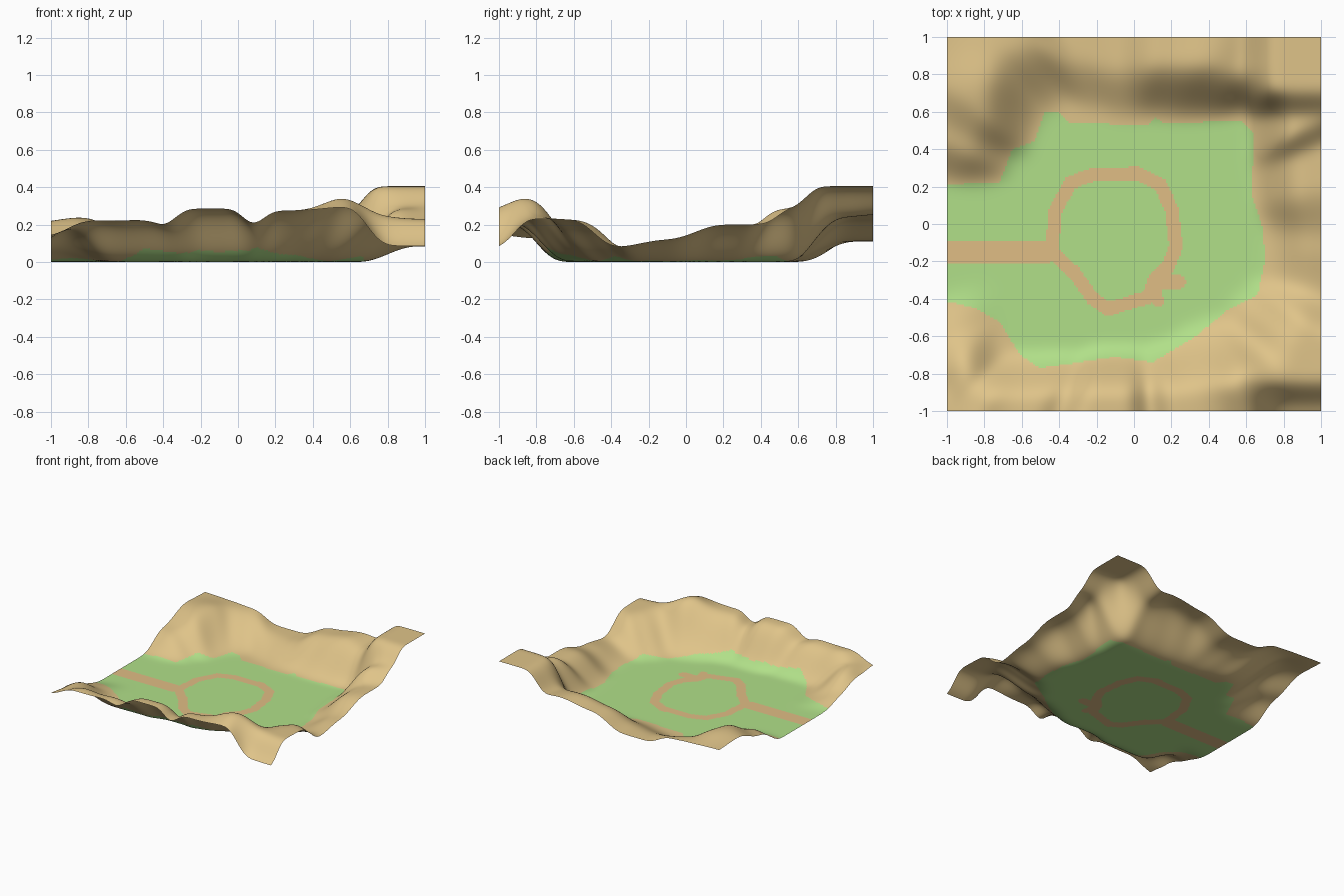
import bpy, bmesh, math

if "Cube" in bpy.data.objects:
    bpy.data.objects.remove(bpy.data.objects["Cube"])

N = 200  # grid cells per side

# Rim stations round the square border, counter-clockwise from the front right corner:
# (position along border 0..8, rim height, foot of slope, crest of slope)
EAST = [(0, .235, .47, .82), (.2, .23, .5, .85), (.4, .225, .57, .92), (.62, .08, .66, .95),
        (.9, .12, .68, .95), (1.2, .2, .62, .9), (1.42, .2, .6, .9), (1.56, .29, .6, .85),
        (1.7, .28, .6, .85)]
NORTH = [(2, .26, .58, .85), (2.3, .23, .55, .82), (2.55, .26, .54, .87),
         (2.85, .22, .55, .87), (3.12, .11, .54, .85), (3.35, .11, .58, .9), (3.55, .19, .63, 1),
         (3.75, .2, .57, .95)]
WEST = [(4, .21, .5, .8), (4.25, .21, .53, .82), (4.54, .13, .62, .9), (4.8, 0, .75, 1),
        (5.35, 0, .75, 1), (5.6, .05, .7, 1), (5.8, .09, .7, .95)]
SOUTH = [(6, .14, .66, .95), (6.2, .21, .67, .95), (6.5, .225, .67, .93), (6.6, .19, .67, .93),
         (6.73, .285, .64, .92), (6.98, .285, .64, .92), (7.08, .19, .64, .92), (7.2, .275, .62, .92),
         (7.6, .265, .52, .88), (7.75, .24, .49, .82), (8, .235, .47, .82)]
RIM = EAST + NORTH + WEST + SOUTH
KNOLLS = [(.57, -.82, .1), (-.84, .75, .03), (-.84, -.76, .11)]

# Outline of the meadow
MEADOW = [(-1.1, .21), (-.72, .22), (-.65, .4), (-.53, .44), (-.48, .6), (-.41, .6), (-.34, .54),
          (.08, .53), (.11, .57), (.16, .54), (.58, .55), (.64, .48), (.63, .15), (.69, -.02),
          (.7, -.2), (.66, -.38), (.5, -.46), (.33, -.6), (.1, -.74), (-.1, -.71), (-.3, -.74),
          (-.5, -.77), (-.6, -.71), (-.66, -.62), (-.72, -.52), (-.85, -.45), (-1.1, -.39)]

# Centre line of the ring path
RING = [(-.44, -.15), (-.42, .07), (-.34, .22), (-.22, .265), (.02, .27), (.14, .21), (.2, .08),
        (.225, -.12), (.18, -.23), (.11, -.3), (.08, -.39), (-.02, -.42), (-.14, -.455),
        (-.22, -.4), (-.32, -.26)]
PATHS = [(RING[i - 1], RING[i], .036) for i in range(len(RING))]
PATHS += [((-1.1, -.15), (-.46, -.15), .056), ((.12, -.31), (.24, -.31), .036),
          ((.11, -.34), (.13, -.41), .03)]


def smooth(a, b, v):
    v = min(1, max(0, (v - a) / (b - a)))
    return v * v * (3 - 2 * v)


def rim_at(p):
    for a, b in zip(RIM, RIM[1:]):
        if p <= b[0]:
            k = smooth(a[0], b[0], p)
            return [u + (v - u) * k for u, v in zip(a[1:], b[1:])]
    return RIM[-1][1:]


def height(x, y):
    t = max(abs(x), abs(y))
    if t < .4:
        return 0
    u, v = x / t, y / t
    if u > .99999:
        p = v + 1
    elif v > .99999:
        p = 3 - u
    elif u < -.99999:
        p = 5 - v
    else:
        p = 7 + u
    h, foot, crest = rim_at(p)
    for kx, ky, amp in KNOLLS:
        h += amp * math.exp(-((x - kx) ** 2 + (y - ky) ** 2) / .16 ** 2)
    h *= smooth(foot, crest, t)
    # front right ridge falls away to the front
    h *= 1 - .64 * smooth(.6, .8, x) * smooth(.84, .99, -y)
    # high plateau in the back right corner
    return h + (.405 - h) * smooth(.57, .74, x) * smooth(.57, .71, y)


def blur_rows(g, r):
    """Running average along each row, then transpose."""
    out = []
    for row in g:
        pad = [2 * row[0] - row[k] for k in range(r, 0, -1)] + row
        pad += [2 * row[-1] - row[-1 - k] for k in range(1, r + 1)]
        out.append([sum(pad[i:i + 2 * r + 1]) / (2 * r + 1) for i in range(len(row))])
    return [list(c) for c in zip(*out)]


def inside(x, y, poly):
    hit = False
    for (ax, ay), (bx, by) in zip(poly, poly[1:] + poly[:1]):
        if (ay > y) != (by > y) and x < ax + (y - ay) * (bx - ax) / (by - ay):
            hit = not hit
    return hit


def on_path(x, y):
    if x > .35 or abs(y) > .55:
        return False
    for (ax, ay), (bx, by), w in PATHS:
        dx, dy = bx - ax, by - ay
        k = min(1, max(0, ((x - ax) * dx + (y - ay) * dy) / (dx * dx + dy * dy)))
        if math.hypot(x - ax - k * dx, y - ay - k * dy) < w:
            return True
    return False


# Height field, softened
field = [[height(2 * i / N - 1, 2 * j / N - 1) for i in range(N + 1)] for j in range(N + 1)]
for _ in range(4):
    field = blur_rows(field, 4)

# Terrain sheet
bm = bmesh.new()
bmesh.ops.create_grid(bm, x_segments=N, y_segments=N, size=1)
for v in bm.verts:
    i, j = round((v.co.x + 1) * N / 2), round((v.co.y + 1) * N / 2)
    v.co.z = max(0, field[j][i])

# Colours: hills, meadow, path
for f in bm.faces:
    c = f.calc_center_median()
    f.smooth = True
    if inside(c.x, c.y, MEADOW):
        f.material_index = 2 if on_path(c.x, c.y) else 1

mesh = bpy.data.meshes.new("valley_terrain")
bm.to_mesh(mesh)
bm.free()
for name, col in (("sandy_hill", (.74, .55, .25, 1)), ("meadow_green", (.44, .745, .25, 1)),
                  ("dirt_path", (.745, .51, .235, 1))):
    m = bpy.data.materials.new(name)
    m.diffuse_color = col
    m.use_nodes = True
    m.node_tree.nodes["Principled BSDF"].inputs["Base Color"].default_value = m.diffuse_color
    mesh.materials.append(m)
bpy.context.collection.objects.link(bpy.data.objects.new("valley_terrain", mesh))
